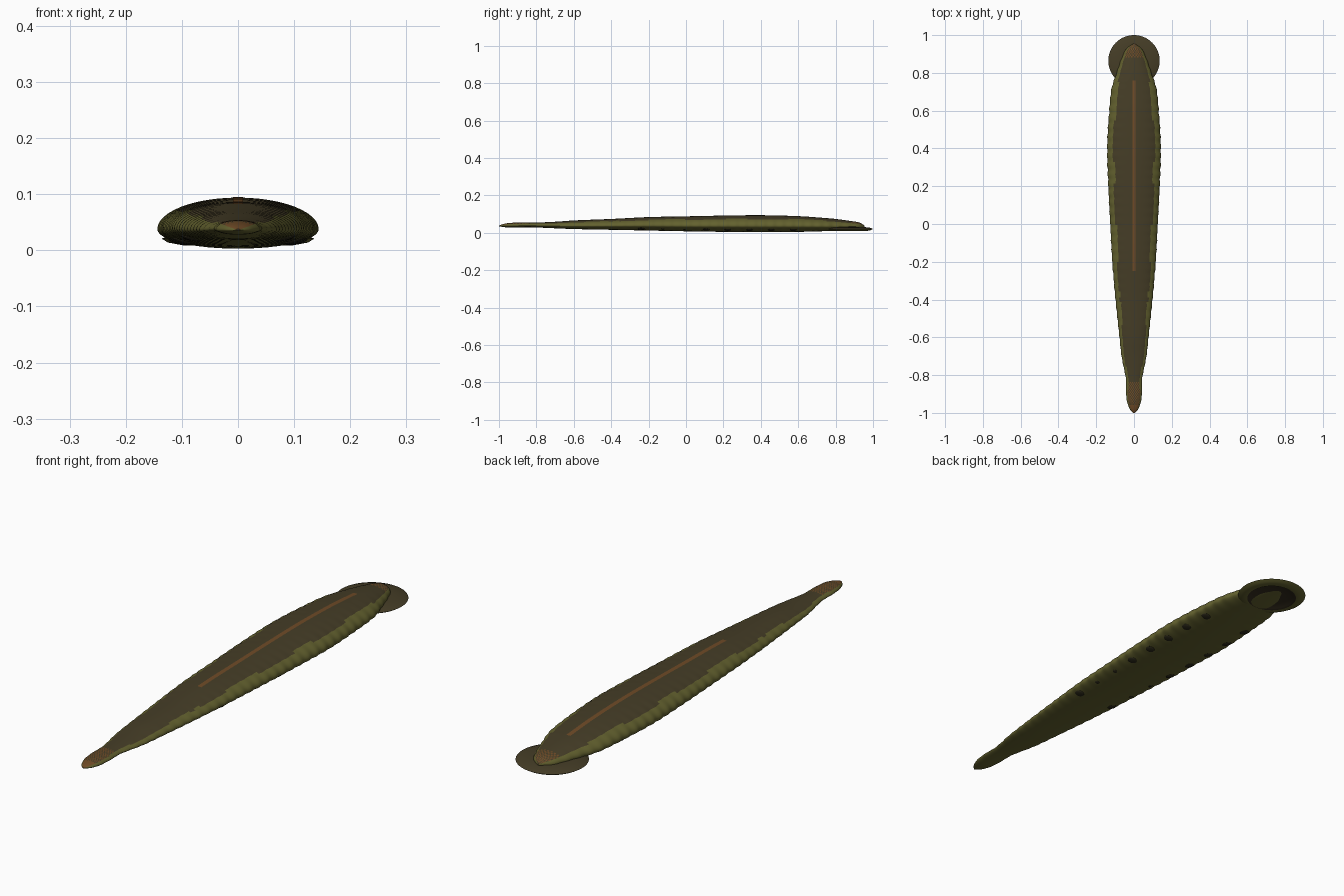
import bpy, bmesh, math
from mathutils import Vector

cube = bpy.data.objects.get("Cube")
if cube:
    bpy.data.objects.remove(cube, do_unlink=True)


def material(name, rgb):
    m = bpy.data.materials.new(name)
    m.use_nodes = True
    color = (*rgb, 1)
    m.diffuse_color = color
    bsdf = m.node_tree.nodes["Principled BSDF"]
    bsdf.inputs["Base Color"].default_value = color
    bsdf.inputs["Roughness"].default_value = 0.6
    return m


BACK = material("dark brown", (0.06, 0.047, 0.02))
FLANK = material("olive", (0.125, 0.12, 0.028))
RUST = material("rust", (0.16, 0.07, 0.02))
CUP = material("cup brown", (0.035, 0.026, 0.013))
PORE = material("pore brown", (0.025, 0.022, 0.01))


def finish(name, bm, mats, angle=50):
    bmesh.ops.recalc_face_normals(bm, faces=bm.faces[:])
    mesh = bpy.data.meshes.new(name)
    bm.to_mesh(mesh)
    bm.free()
    for m in mats:
        mesh.materials.append(m)
    ob = bpy.data.objects.new(name, mesh)
    bpy.context.collection.objects.link(ob)
    bpy.ops.object.select_all(action='DESELECT')
    bpy.context.view_layer.objects.active = ob
    ob.select_set(True)
    bpy.ops.object.shade_smooth_by_angle(angle=math.radians(angle))
    return ob


# Body stations: y, half width, underside height, back height
STATIONS = [
    (-1, .004, .035, .038), (-.98, .022, .031, .046), (-.94, .037, .028, .053),
    (-.88, .043, .029, .054), (-.82, .043, .029, .054), (-.7, .066, .024, .059),
    (-.6, .077, .02, .066), (-.4, .098, .016, .074), (-.2, .115, .012, .084),
    (0, .126, .008, .088), (.2, .136, .005, .092), (.4, .142, .003, .094),
    (.6, .131, .005, .089), (.72, .118, .008, .081), (.8, .092, .011, .074),
    (.88, .064, .016, .063), (.93, .038, .02, .054), (.955, .004, .03, .038)]


def station(y):
    """Smoothly interpolated half width, underside and back heights."""
    last = len(STATIONS) - 2
    k = max(i for i in range(last + 1) if STATIONS[i][0] <= y or i == 0)
    p = [STATIONS[min(max(k + d, 0), last + 1)] for d in (-1, 0, 1, 2)]
    h = p[2][0] - p[1][0]
    u = (y - p[1][0]) / h
    out = []
    for c in (1, 2, 3):
        m0 = (p[2][c] - p[0][c]) / (p[2][0] - p[0][0]) * h
        m1 = (p[3][c] - p[1][c]) / (p[3][0] - p[1][0]) * h
        out.append((2*u**3 - 3*u*u + 1) * p[1][c] + (u**3 - 2*u*u + u) * m0
                   + (3*u*u - 2*u**3) * p[2][c] + (u**3 - u*u) * m1)
    return out


def skin(y, t):
    """Point on the body surface at length y and section angle t."""
    w, low, high = station(y)
    ripple = 1 + 0.014 * math.sin(y * math.tau / 0.05)
    mid = low + 0.38 * (high - low)
    s = math.sin(t)
    reach = (high - mid) if s > 0 else (mid - low)
    return Vector((w * ripple * math.cos(t), y, mid + reach * s))


# Ringed body
RINGS, SIDES = 240, 48
Y0, Y1 = STATIONS[0][0], STATIONS[-1][0]
bm = bmesh.new()
rings = []
for i in range(RINGS + 1):
    y = Y0 + (Y1 - Y0) * i / RINGS
    rings.append([bm.verts.new(skin(y, math.tau * j / SIDES)) for j in range(SIDES)])
for i in range(RINGS):
    y = Y0 + (Y1 - Y0) * (i + 0.5) / RINGS
    edge = 0.76 + 0.04 * math.sin(y * 17) + 0.02 * math.sin(y * 41)
    for j in range(SIDES):
        n = (j + 1) % SIDES
        f = bm.faces.new((rings[i][j], rings[i][n], rings[i+1][n], rings[i+1][j]))
        t = math.tau * (j + 0.5) / SIDES
        f.material_index = 1
        if math.sin(t) > 0 and abs(math.cos(t)) < edge:
            f.material_index = 0
            # Speckled rust at both tips
            speckle = (i + j) % 2 == 0
            if y < -0.96 or (speckle and (y < -0.84 or y > 0.88)):
                f.material_index = 2
bm.faces.new(rings[0])
bm.faces.new(rings[-1])
finish("body", bm, [BACK, FLANK, RUST])

# Thin stripe along the middle of the back
bm = bmesh.new()
steps = 120
prev = None
for i in range(steps + 1):
    y = -0.25 + 1.01 * i / steps
    top = skin(y, math.pi / 2).z + 0.0006
    row = [bm.verts.new((x, y, top)) for x in (-0.009, 0.009)]
    if prev:
        bm.faces.new((prev[0], prev[1], row[1], row[0]))
    prev = row
finish("back_stripe", bm, [RUST])

# Rear sucker disc, turned from a profile
PROFILE = [(.002, .034), (.08, .032), (.12, .027), (.136, .021), (.125, .014),
           (.098, .009), (.09, .013), (.05, .018), (.002, .019)]
bm = bmesh.new()
loops = []
for r, z in PROFILE:
    loops.append([bm.verts.new((r * math.cos(a), 0.864 + r * math.sin(a), z))
                  for a in (math.tau * k / 64 for k in range(64))])
for i in range(len(loops) - 1):
    for k in range(64):
        n = (k + 1) % 64
        f = bm.faces.new((loops[i][k], loops[i][n], loops[i+1][n], loops[i+1][k]))
        f.material_index = 0 if i < 3 else 1 if i < 5 else 2
bm.faces.new(loops[0])
bm.faces.new(loops[-1]).material_index = 2
finish("rear_sucker", bm, [BACK, FLANK, CUP])

# Row of pores under each flank
bm = bmesh.new()
for k in range(8):
    y = -0.24 + 0.116 * k
    radius = 0.009 if k in (1, 2) else 0.018
    for side in (-1, 1):
        t = -math.pi / 2 + side * 0.85
        p = skin(y, t)
        across = skin(y, t + 0.05) - skin(y, t - 0.05)
        normal = Vector((across.z, 0, -across.x)).normalized()
        turn = normal.to_track_quat('Z', 'Y').to_matrix()
        made = bmesh.ops.create_uvsphere(bm, u_segments=16, v_segments=8, radius=radius)
        for v in made["verts"]:
            v.co.z *= 0.2
            v.co = turn @ v.co + p
finish("flank_pores", bm, [PORE])
